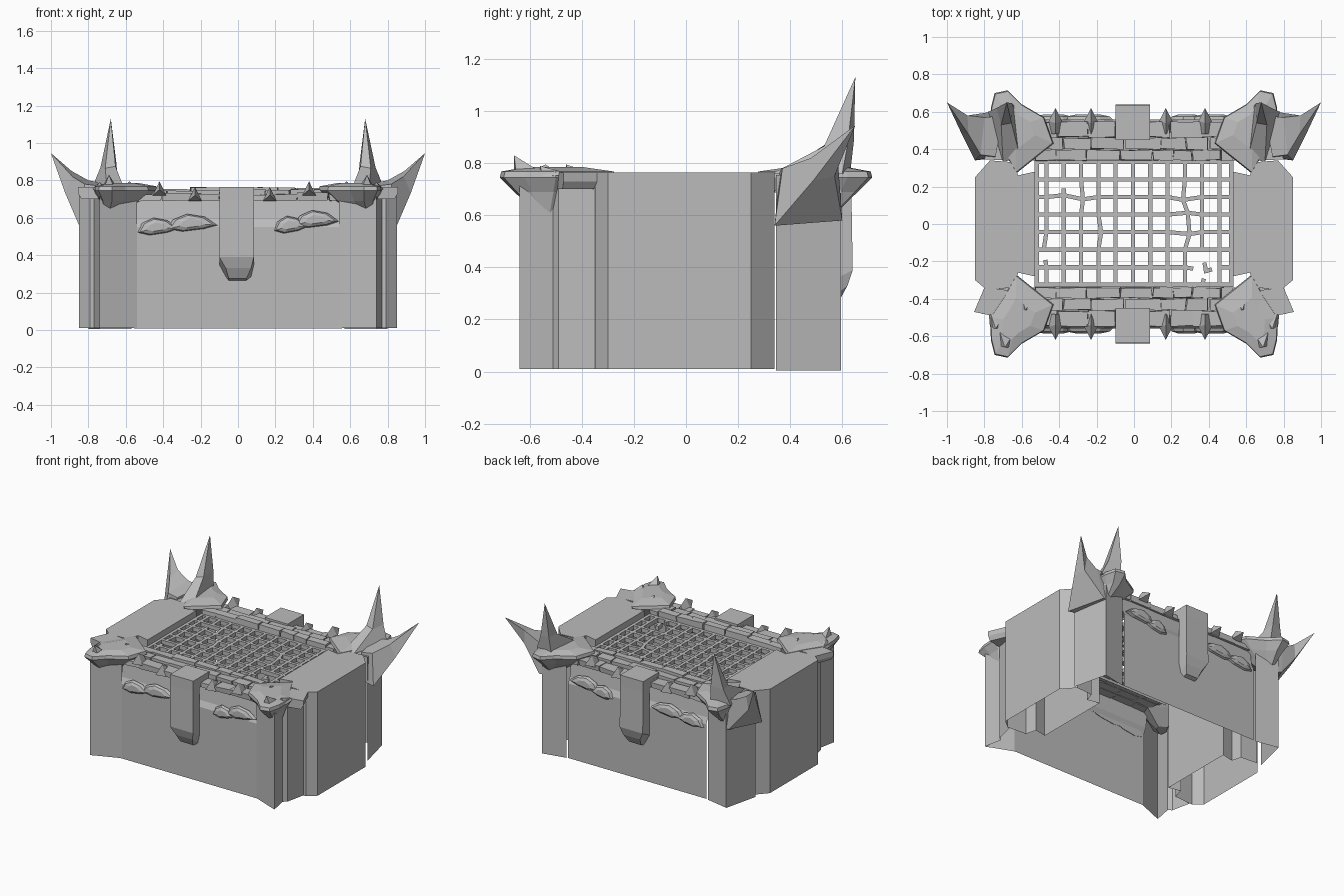
import bpy, math, random
import bmesh
from mathutils import Vector

random.seed(4)
cube = bpy.data.objects.get("Cube")
if cube:
    bpy.data.objects.remove(cube, do_unlink=True)

stone = bpy.data.materials.new("grey_stone")
stone.use_nodes = True
grey = (0.5, 0.5, 0.5, 1)
stone.diffuse_color = grey
bsdf = next(n for n in stone.node_tree.nodes if n.type == 'BSDF_PRINCIPLED')
bsdf.inputs["Base Color"].default_value = grey
bsdf.inputs["Roughness"].default_value = 0.9


def finish(name, bm, mirror=""):
    """Turn a bmesh into a named object, mirrored over the given axes."""
    bmesh.ops.recalc_face_normals(bm, faces=bm.faces)
    me = bpy.data.meshes.new(name)
    bm.to_mesh(me)
    bm.free()
    me.materials.append(stone)
    ob = bpy.data.objects.new(name, me)
    bpy.context.collection.objects.link(ob)
    if mirror:
        mod = ob.modifiers.new("mirror", 'MIRROR')
        mod.use_axis = ("x" in mirror, "y" in mirror, False)
        mod.use_mirror_merge = False
    return ob


def loft(name, rings, mirror="", tip=None):
    """Skin rings of points, cap the start, close with a tip or a cap."""
    bm = bmesh.new()
    loops = [[bm.verts.new(p) for p in ring] for ring in rings]
    n = len(loops[0])
    for a, b in zip(loops, loops[1:]):
        for i in range(n):
            bm.faces.new((a[i], a[(i + 1) % n], b[(i + 1) % n], b[i]))
    bm.faces.new(loops[0])
    if tip:
        t = bm.verts.new(tip)
        for i in range(n):
            bm.faces.new((loops[-1][i], loops[-1][(i + 1) % n], t))
    else:
        bm.faces.new(loops[-1])
    return finish(name, bm, mirror)


def shell(name, plan, extra, z0, z1, mirror):
    """Upright wall along a plan, with a top and an open bottom."""
    bm = bmesh.new()
    low = [bm.verts.new((x, y, z0)) for x, y in plan]
    top = [bm.verts.new((x, y, z1)) for x, y in plan]
    last = len(plan) if not extra else len(plan) - 1
    for i in range(last):
        j = (i + 1) % len(plan)
        bm.faces.new((low[i], low[j], top[j], top[i]))
    bm.faces.new(top + [bm.verts.new((x, y, z1)) for x, y in extra])
    return finish(name, bm, mirror)


def add_box(bm, x0, x1, y0, y1, z0, z1, jitter):
    r = lambda: random.uniform(-jitter, jitter)
    v = [bm.verts.new((x + r(), y + r(), z + r() / 2))
         for z in (z0, z1) for x, y in ((x0, y0), (x1, y0), (x1, y1), (x0, y1))]
    for f in ((3, 2, 1, 0), (4, 5, 6, 7), (0, 1, 5, 4), (1, 2, 6, 5), (2, 3, 7, 6), (3, 0, 4, 7)):
        bm.faces.new([v[i] for i in f])


def at(plan, z, scale=1.0, centre=(0.63, -0.52)):
    cx, cy = centre
    return [(cx + (x - cx) * scale, cy + (y - cy) * scale, z) for x, y in plan]


# Side blocks and corner pillars
shell("side_block", [(0.53, -0.28), (0.62, -0.26), (0.64, -0.34), (0.79, -0.35), (0.85, -0.3),
                     (0.85, 0.25), (0.77, 0.34), (0.64, 0.33), (0.62, 0.26), (0.53, 0.28)],
      [], 0.01, 0.765, "x")
shell("front_pillar", [(0.54, -0.56), (0.74, -0.64), (0.715, -0.51), (0.74, -0.49), (0.77, -0.35)],
      [(0.64, -0.34), (0.54, -0.36)], 0.01, 0.755, "x")
shell("back_pillar", [(0.57, 0.56), (0.74, 0.595), (0.8, 0.345)],
      [(0.64, 0.34), (0.54, 0.36)], 0.005, 0.755, "x")

# Long front and back walls with a ledge on top
bm = bmesh.new()
profile = [(-0.56, 0.008), (-0.56, 0.55), (-0.54, 0.59), (-0.525, 0.7), (-0.34, 0.7), (-0.34, 0.67)]
ends = [[bm.verts.new((x, y, z)) for y, z in profile] for x in (-0.555, 0.555)]
for i in range(len(profile) - 1):
    bm.faces.new((ends[0][i], ends[1][i], ends[1][i + 1], ends[0][i + 1]))
finish("long_wall", bm, "y")

# Three courses of uneven rim bricks
bm = bmesh.new()
for y0, y1, top in ((-0.545, -0.465, 0.73), (-0.46, -0.4, 0.745), (-0.395, -0.34, 0.755)):
    x = -0.53
    while x < 0.5:
        end = min(x + random.uniform(0.1, 0.2), 0.53)
        add_box(bm, x, end - 0.004, y0, y1, 0.69, top + random.uniform(-0.008, 0.008), 0.005)
        x = end
finish("rim_bricks", bm, "y")

# Hanging centre tab with a broken lower end
def tab_ring(x0, x1, back, front, zb, zf):
    return [(x0, back, zb), (x1, back, zb), (x1, front, zf), (x0, front, zf)]

loft("centre_tab", [
    tab_ring(-0.1, 0.085, -0.45, -0.635, 0.765, 0.765),
    tab_ring(-0.1, 0.085, -0.45, -0.635, 0.705, 0.7),
    tab_ring(-0.1, 0.085, -0.562, -0.635, 0.69, 0.69),
    tab_ring(-0.1, 0.085, -0.562, -0.64, 0.35, 0.39),
    tab_ring(-0.065, 0.07, -0.562, -0.62, 0.285, 0.33),
    tab_ring(-0.05, 0.045, -0.562, -0.59, 0.265, 0.275)], "y")

# Small spikes that point outwards from the rim
for x, z in ((-0.42, 0.72), (-0.23, 0.69), (0.17, 0.69), (0.38, 0.72)):
    loft("rim_spike", [
        [(x - 0.02, -0.48, z + 0.01), (x + 0.02, -0.48, z + 0.01), (x, -0.48, z + 0.04)],
        [(x - 0.036, -0.55, z), (x + 0.036, -0.55, z), (x, -0.54, z + 0.075)]],
        "y", (x, -0.62, z + 0.03))

# Crumbled lumps on the upper walls
for x0, x1, zc in ((-0.54, -0.32, 0.55), (-0.38, -0.11, 0.57), (0.19, 0.37, 0.56), (0.3, 0.54, 0.59)):
    w = x1 - x0
    def lump(y, s):
        return [(x0 + w * (0.5 + (t - 0.5) * s), y, zc + h * s) for t, h in
                ((0, -0.03), (0.3, -0.045), (0.75, -0.03), (1, -0.01), (0.75, 0.035), (0.4, 0.05), (0.12, 0.02))]
    loft("crumbled_lump", [lump(-0.555, 1), lump(-0.575, 0.85), lump(-0.585, 0.5)], "y")

# Flared corner heads, narrowing down to the pillar edge
head = [(0.43, -0.43), (0.53, -0.35), (0.63, -0.27), (0.69, -0.38), (0.77, -0.5), (0.765, -0.62),
        (0.745, -0.7), (0.675, -0.715), (0.6, -0.64), (0.48, -0.57)]
for name, flip in (("front_corner_head", 1), ("back_corner_head", -1)):
    rings = [at(head, 0.61, 0.25, (0.7, -0.53)), at(head, 0.69, 0.7, (0.67, -0.53)),
             at(head, 0.745), at(head, 0.768, 0.97), at(head, 0.785, 0.5)]
    loft(name, [[(x, y * flip, z) for x, y, z in r] for r in rings], "x")

# Front corner slabs and ragged crests
slab = [(0.62, -0.36), (0.8, -0.34), (0.855, -0.47), (0.76, -0.49), (0.64, -0.5)]
loft("front_corner_slab", [at(slab, 0.7, 0.92), at(slab, 0.73), at(slab, 0.765)], "x")
for x, y, h in ((0.69, -0.66, 0.83), (0.58, -0.46, 0.795), (0.74, -0.56, 0.79)):
    loft("front_crest", [[(x - 0.05, y + 0.08, 0.75), (x + 0.04, y + 0.12, 0.755),
                          (x + 0.03, y + 0.01, 0.75), (x - 0.03, y, 0.75)]], "x", (x, y, h))

# Tall and outward horns on the back corners
loft("tall_horn", [
    [(0.78, 0.6, 0.76), (0.64, 0.63, 0.76), (0.61, 0.36, 0.76), (0.7, 0.33, 0.76)],
    [(0.735, 0.62, 0.87), (0.65, 0.645, 0.89), (0.655, 0.54, 0.875), (0.71, 0.53, 0.865)]],
    "x", (0.68, 0.65, 1.13))
loft("outward_horn", [
    [(0.77, 0.35, 0.57), (0.7, 0.585, 0.58), (0.7, 0.58, 0.78), (0.74, 0.36, 0.77)],
    [(0.85, 0.34, 0.56), (0.76, 0.6, 0.58), (0.8, 0.57, 0.8), (0.82, 0.37, 0.78)],
    [(0.925, 0.49, 0.735), (0.9, 0.57, 0.75), (0.89, 0.58, 0.85), (0.885, 0.48, 0.82)]],
    "x", (1.0, 0.65, 0.945))

# Grate of crossing bars, with some bent joints and broken bars
xs = [-0.52] + [-0.468 + 0.0925 * i for i in range(11)] + [0.52]
ys = [-0.325 + 0.0938 * i for i in range(8)]
bent = {(2, 5): (0, 0.01), (3, 5): (0.01, -0.012), (4, 3): (0.015, 0), (9, 3): (0.025, -0.01),
        (9, 4): (0.015, 0.01), (9, 5): (-0.01, -0.015), (1, 2): (-0.015, 0), (10, 1): (0.02, -0.02)}
broken = {(10, 1, 'x'), (10, 1, 'y'), (9, 1, 'x'), (10, 0, 'y'), (2, 5, 'y'), (1, 1, 'y')}


def joint(i, j):
    dx, dy = bent.get((i, j), (0, 0))
    return Vector((xs[i] + dx, ys[j] + dy, 0))


def bar(bm, a, b):
    along = (b - a).normalized() * 0.011
    side = Vector((-along.y, along.x, 0))
    a, b = a - along, b + along
    lo, hi = [[bm.verts.new(p + Vector((0, 0, z))) for p in (a - side, b - side, b + side, a + side)]
              for z in (0.69, 0.72)]
    bm.faces.new(lo[::-1])
    bm.faces.new(hi)
    for k in range(4):
        bm.faces.new((lo[k], lo[(k + 1) % 4], hi[(k + 1) % 4], hi[k]))


bm = bmesh.new()
for i in range(len(xs)):
    for j in range(len(ys)):
        for axis, p, q in (('x', i + 1, j), ('y', i, j + 1)):
            if p >= len(xs) or q >= len(ys):
                continue
            a, b = joint(i, j), joint(p, q)
            bar(bm, a, a.lerp(b, 0.3) if (i, j, axis) in broken else b)
finish("grate", bm)
